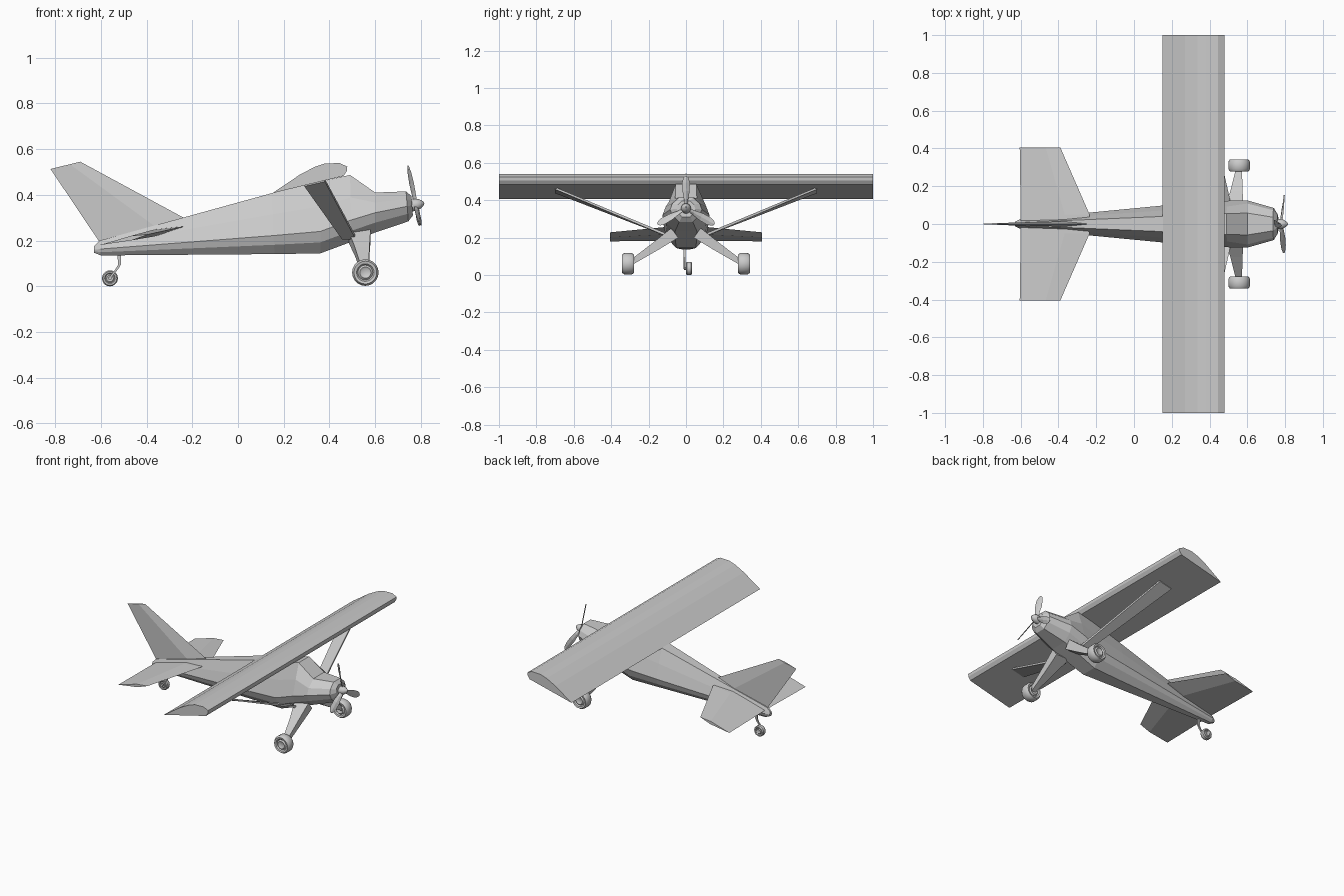
import bpy, bmesh, math
from mathutils import Vector, Matrix

if "Cube" in bpy.data.objects:
    bpy.data.objects.remove(bpy.data.objects["Cube"])

grey = bpy.data.materials.new("light_grey")
grey.diffuse_color = (0.6, 0.6, 0.6, 1)
grey.use_nodes = True
grey.node_tree.nodes["Principled BSDF"].inputs["Base Color"].default_value = grey.diffuse_color


def loft(name, rings, mirror=False, smooth=False):
    """Skin a list of equal-length rings, with capped ends."""
    bm = bmesh.new()
    loops = [[bm.verts.new(p) for p in r] for r in rings]
    n = len(rings[0])
    for a, b in zip(loops, loops[1:]):
        for i in range(n):
            j = (i + 1) % n
            bm.faces.new((a[i], a[j], b[j], b[i]))
    bm.faces.new(loops[0])
    bm.faces.new(loops[-1])
    bmesh.ops.recalc_face_normals(bm, faces=bm.faces)
    mesh = bpy.data.meshes.new(name)
    bm.to_mesh(mesh)
    bm.free()
    mesh.materials.append(grey)
    ob = bpy.data.objects.new(name, mesh)
    bpy.context.collection.objects.link(ob)
    if mirror:
        m = ob.modifiers.new("mirror", 'MIRROR')
        m.use_axis = (False, True, False)
        m.use_mirror_merge = False
    if smooth:
        bpy.ops.object.select_all(action='DESELECT')
        ob.select_set(True)
        bpy.context.view_layer.objects.active = ob
        bpy.ops.object.shade_smooth_by_angle(angle=math.radians(35))
    return ob


def lathe(name, profile, centre, matrix, segs=16, **kw):
    """Turn (radius, height) points about the matrix's local z axis."""
    rings = []
    for r, h in profile:
        rings.append([Vector(centre) + matrix @ Vector((r * math.cos(2 * math.pi * i / segs),
                      r * math.sin(2 * math.pi * i / segs), h)) for i in range(segs)])
    return loft(name, rings, smooth=True, **kw)


def lozenge(le, te, thick, normal):
    """Thin four-point section between leading and trailing edge."""
    le, te, n = Vector(le), Vector(te), Vector(normal)
    mid = le.lerp(te, 0.35)
    return [le, mid + n * thick, te, mid - n * thick]


# Fuselage stations: top x, z, half width; side z, half width; bottom x, z, half width; bulge
stations = [
    (-0.630, 0.175, 0.006, 0.160, 0.012, -0.630, 0.147, 0.006, 0.1),
    (-0.605, 0.200, 0.008, 0.163, 0.025, -0.600, 0.135, 0.012, 0.1),
    (0.150, 0.408, 0.040, 0.222, 0.098, 0.160, 0.141, 0.042, 0.05),
    (0.360, 0.459, 0.052, 0.240, 0.115, 0.360, 0.144, 0.052, 0.05),
    (0.490, 0.487, 0.055, 0.290, 0.123, 0.500, 0.196, 0.058, 0.05),
    (0.600, 0.410, 0.058, 0.322, 0.125, 0.600, 0.235, 0.058, 0.25),
    (0.735, 0.415, 0.036, 0.350, 0.085, 0.745, 0.284, 0.036, 0.25),
    (0.758, 0.395, 0.022, 0.354, 0.050, 0.765, 0.310, 0.022, 0.25),
]
rings = []
for xt, zt, wt, zc, wc, xb, zb, wb, bulge in stations:
    xc = (xt + xb) / 2
    half = [(xt, wt, zt),
            ((xt + xc) / 2, wt + (wc - wt) * (0.5 + bulge), (zt + zc) / 2),
            (xc, wc, zc),
            ((xb + xc) / 2, wb + (wc - wb) * 0.72, (zb + zc) / 2),
            (xb, wb, zb)]
    rings.append(half + [(x, -y, z) for x, y, z in reversed(half)])
loft("fuselage", rings)

# Straight wing lying on the cabin roof
airfoil = [(0.15, 0.407), (0.27, 0.488), (0.335, 0.522), (0.38, 0.537), (0.445, 0.539),
           (0.478, 0.523), (0.476, 0.505), (0.462, 0.483)]
loft("wing", [[(x, y, z) for x, z in airfoil] for y in (-1, 1)])

# Wing struts: flat plates from the belly out to the wing
loft("wing_strut", [
    [(0.455, 0.10, 0.205), (0.515, 0.10, 0.205), (0.515, 0.10, 0.22), (0.455, 0.10, 0.22)],
    [(0.29, 0.70, 0.437), (0.38, 0.70, 0.458), (0.38, 0.70, 0.470), (0.29, 0.70, 0.449)],
], mirror=True)

# Tail surfaces
up = (-0.23, 0, 0.97)
loft("tailplane", [
    lozenge((-0.235, 0.02, 0.262), (-0.60, 0.0, 0.182), 0.015, up),
    lozenge((-0.235, 0.05, 0.262), (-0.60, 0.05, 0.182), 0.015, up),
    lozenge((-0.39, 0.405, 0.228), (-0.605, 0.405, 0.180), 0.010, up),
], mirror=True)
loft("tail_fin", [
    lozenge((-0.21, 0, 0.285), (-0.60, 0, 0.185), 0.014, (0, 1, 0)),
    lozenge((-0.69, 0, 0.545), (-0.82, 0, 0.513), 0.005, (0, 1, 0)),
])

# Main landing gear legs, tapering toward the wheels
rings = []
for y, z, x0, x1, t in ((0.06, 0.225, 0.48, 0.58, 0.032), (0.16, 0.155, 0.51, 0.575, 0.024),
                        (0.30, 0.062, 0.543, 0.571, 0.013)):
    oy, oz = 0.58 * t, 0.81 * t
    rings.append([(x0, y - oy, z - oz), (x1, y - oy, z - oz), (x1, y + oy, z + oz), (x0, y + oy, z + oz)])
loft("gear_leg", rings, mirror=True)

# Wheels: tyre with a recessed hub on both sides
side = [(0.016, 0.38), (0.024, 0.46), (0.032, 0.34), (0.038, 0.46), (0.049, 0.5), (0.057, 0.3)]
y_axis = Matrix.Rotation(-math.pi / 2, 3, 'X')


def wheel(name, centre, radius, width, **kw):
    k = radius / 0.057
    prof = [(r * k, -h * width) for r, h in side] + [(r * k, h * width) for r, h in reversed(side)]
    lathe(name, prof, centre, y_axis, 20, **kw)


wheel("main_wheel", (0.557, 0.31, 0.060), 0.058, 0.062, mirror=True)
wheel("tail_wheel", (-0.56, 0.016, 0.035), 0.035, 0.034)

# Bent tail wheel strut and axle
path = [(-0.520, 0.150), (-0.518, 0.095), (-0.530, 0.075), (-0.562, 0.035)]
loft("tail_wheel_strut", [[(x + dx, y, z + dx * 0.3) for dx, y in
     ((-0.007, -0.013), (0.007, -0.013), (0.007, -0.003), (-0.007, -0.003))] for x, z in path])
lathe("tail_axle", [(0.008, -0.016), (0.008, 0.016)], (-0.56, 0.004, 0.035), y_axis, 8)

# Spinner and three propeller blades on an axis tilted nose-up
tilt = Matrix.Rotation(math.radians(90 - 11.5), 3, 'Y')
hub = Vector((0.778, 0, 0.357))
lathe("spinner", [(0.026, -0.025), (0.026, 0.004), (0.021, 0.018), (0.012, 0.030), (0.003, 0.037)],
      hub, tilt, 12)
blade = [(0.010, 0.010, 50), (0.050, 0.015, 38), (0.095, 0.022, 28), (0.140, 0.022, 22),
         (0.165, 0.015, 19), (0.175, 0.006, 18)]
for i in range(3):
    spin = tilt @ Matrix.Rotation(math.radians(180 + 120 * i), 3, 'Z')
    rings = []
    for r, w, pitch in blade:
        a = math.radians(pitch)
        rings.append([hub + spin @ Vector((r, u * math.cos(a) - v * math.sin(a),
                      u * math.sin(a) + v * math.cos(a)))
                      for u, v in ((-w, 0), (0, 0.003), (w, 0), (0, -0.003))])
    loft("propeller_blade", rings)
